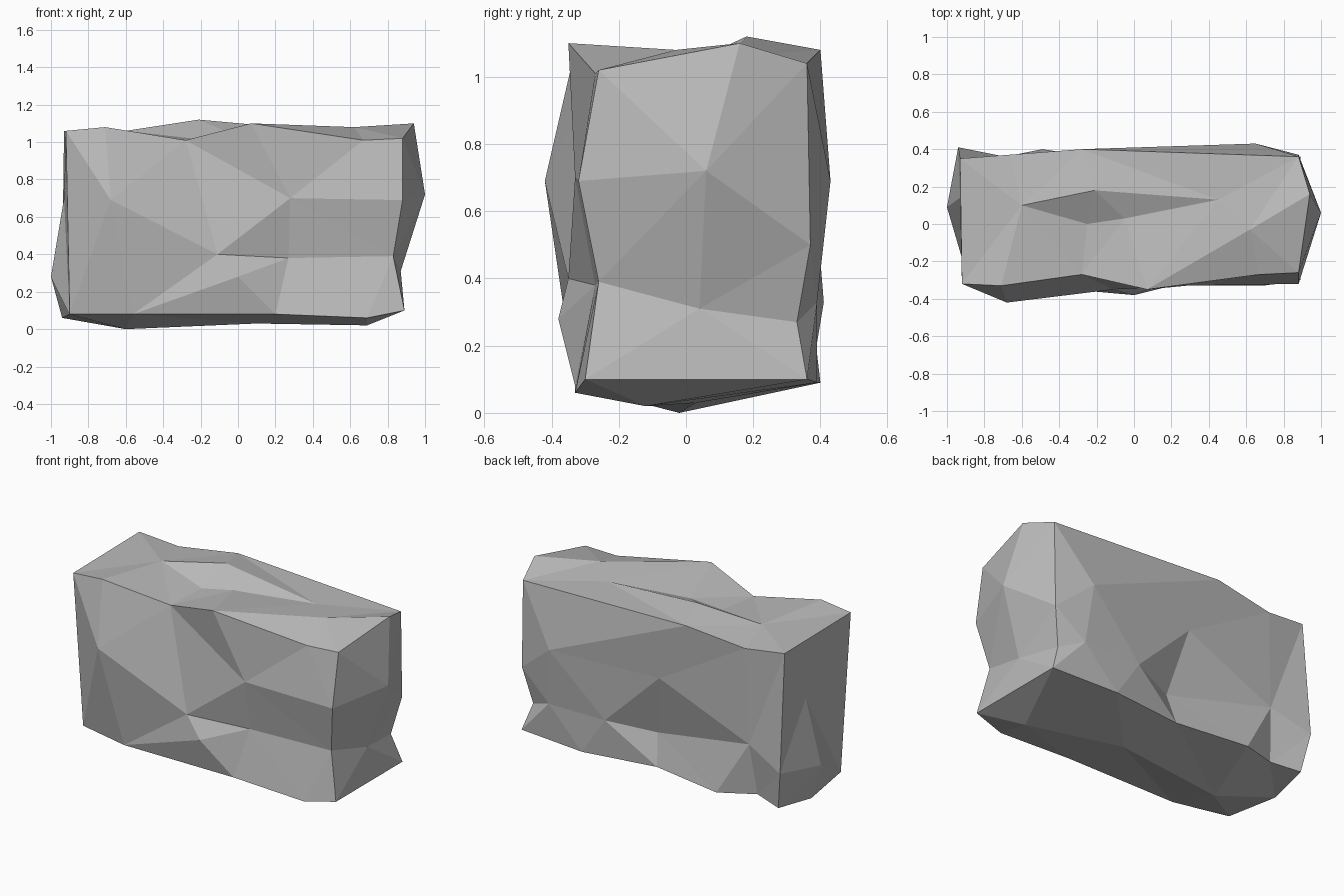
import bpy
import bmesh
from mathutils import Vector
from mathutils.geometry import delaunay_2d_cdt

cube = bpy.data.objects.get("Cube")
if cube:
    bpy.data.objects.remove(cube, do_unlink=True)

X, Y, Z = range(3)


def path(*points):
    """Points given in hundredths of a unit."""
    return [Vector(p) / 100 for p in points]


# Corners of the block
top_front_right, top_front_left = path((-92, -32, 106), (88, -26, 102))
top_back_right, top_back_left = path((-93, 35, 106), (88, 36, 104))
low_front_right, low_front_left = path((-90, -25, 8), (89, -30, 10))
low_back_right, low_back_left = path((-90, 37, 9), (89, 36, 10))

# Chipped edges between the corners, each running right to left, top to bottom or front to back
top_front_edge = path((-71, -33, 108), (-28, -27, 101), (7, -35, 110), (67, -27, 101))
top_back_edge = path((-67, 37, 103), (-28, 40, 108))
low_front_edge = path((-56, -33, 8), (20, -33, 8), (69, -33, 6))
low_back_edge = path((-72, 32, 11), (-49, 40, 9), (-3, 33, 10), (45, 39, 9))
front_left_edge = path((88, -32, 69), (83, -26, 39))
back_left_edge = path((88, 37, 50), (83, 33, 27))
back_right_edge = path((-94, 41, 33))
top_left_edge = path((94, 16, 110))
low_right_edge = path((-94, 10, 6))

# Bumps and dents inside each side
front_bumps = path((-68, -42, 69), (-11, -35, 40), (0, -38, 28), (27, -27, 38), (28, -33, 70))
back_bumps = path((65, 43, 69), (-8, 38, 69), (68, 39, 33), (29, 39, 33), (0, 28, 29), (-69, 36, 43))
top_bumps = path((-60, 10, 106), (-21, 18, 112), (-25, 0, 102), (-5, 3, 105), (45, 13, 106), (62, -3, 108))
left_bumps = path((100, 6, 72), (87, 4, 31))
right_bumps = path((-93, 14, 70), (-100, 9, 28))
base_bumps = path((-60, -2, 0), (10, 3, 3), (69, -12, 2))


def border(*parts):
    """Chain corners and edges into one closed loop."""
    loop = []
    for part in parts:
        loop += part if isinstance(part, list) else [part]
    return loop


def back(edge):
    return edge[::-1]


def add_side(bm, loop, bumps, u, v):
    """Triangulate one side of the block, seen flat along the remaining axis."""
    flat = [Vector((p[u], p[v])) for p in loop]
    area = sum(a.cross(b) for a, b in zip(flat, flat[1:] + flat[:1]))
    if area < 0:
        loop = loop[::-1]
    points = loop + bumps
    flat = [Vector((p[u], p[v])) for p in points]
    result = delaunay_2d_cdt(flat, [], [list(range(len(loop)))], 1, 0.0001)
    faces, origins = result[2], result[3]
    verts = [bm.verts.new(points[o[0]]) for o in origins]
    for face in faces:
        bm.faces.new([verts[i] for i in face])


bm = bmesh.new()

# Front and back
add_side(bm, border(top_front_right, top_front_edge, top_front_left, front_left_edge,
                    low_front_left, back(low_front_edge), low_front_right),
         front_bumps, X, Z)
add_side(bm, border(top_back_right, top_back_edge, top_back_left, back_left_edge,
                    low_back_left, back(low_back_edge), low_back_right, back_right_edge),
         back_bumps, X, Z)

# Top and base
add_side(bm, border(top_front_right, top_front_edge, top_front_left, top_left_edge,
                    top_back_left, back(top_back_edge), top_back_right),
         top_bumps, X, Y)
add_side(bm, border(low_front_right, low_front_edge, low_front_left, low_back_left,
                    back(low_back_edge), low_back_right, low_right_edge),
         base_bumps, X, Y)

# Left and right ends
add_side(bm, border(top_front_left, top_left_edge, top_back_left, back_left_edge,
                    low_back_left, low_front_left, back(front_left_edge)),
         left_bumps, Y, Z)
add_side(bm, border(top_front_right, top_back_right, back_right_edge, low_back_right,
                    low_right_edge, low_front_right),
         right_bumps, Y, Z)

# Weld the sides into one closed rock
bmesh.ops.remove_doubles(bm, verts=bm.verts, dist=0.001)
bmesh.ops.recalc_face_normals(bm, faces=bm.faces)
mesh = bpy.data.meshes.new("rock_block")
bm.to_mesh(mesh)
bm.free()
rock = bpy.data.objects.new("rock_block", mesh)
bpy.context.collection.objects.link(rock)

# Plain grey stone
stone = bpy.data.materials.new("grey_stone")
stone.use_nodes = True
colour = (0.5, 0.5, 0.5, 1)
stone.diffuse_color = colour
stone.node_tree.nodes["Principled BSDF"].inputs["Base Color"].default_value = colour
mesh.materials.append(stone)
